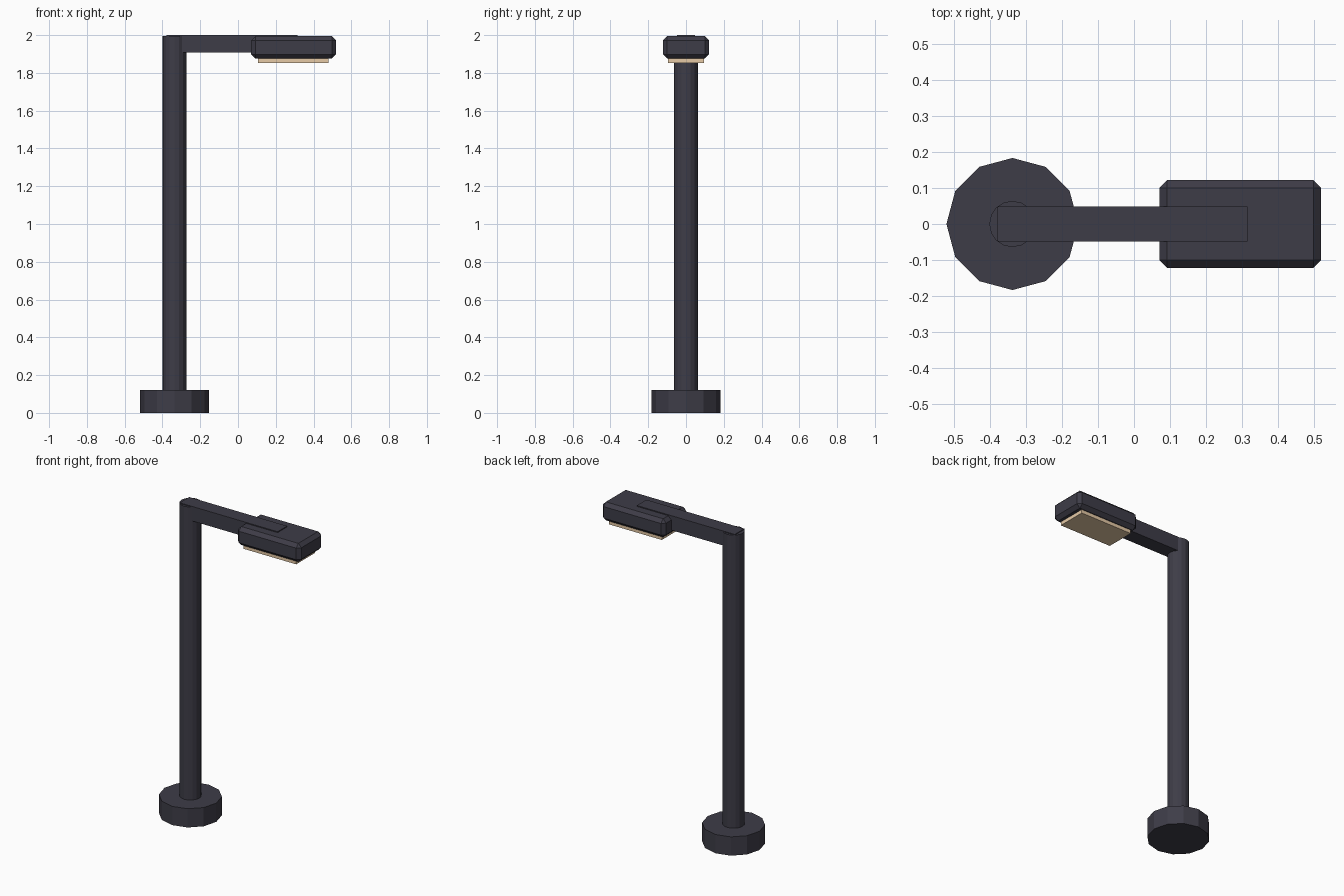
import bpy

default_cube = bpy.data.objects.get("Cube")
if default_cube:
    bpy.data.objects.remove(default_cube, do_unlink=True)


def make_material(name, rgb):
    mat = bpy.data.materials.new(name)
    mat.use_nodes = True
    mat.diffuse_color = (*rgb, 1)
    mat.node_tree.nodes["Principled BSDF"].inputs["Base Color"].default_value = (*rgb, 1)
    return mat


def cylinder(name, x, radius, bottom, top, mat, sides):
    bpy.ops.mesh.primitive_cylinder_add(
        vertices=sides, radius=radius, depth=top - bottom,
        location=(x, 0, (bottom + top) / 2))
    obj = bpy.context.object
    obj.name = name
    obj.data.materials.append(mat)
    return obj


def box(name, left, right, half_width, bottom, top, mat, bevel=0):
    bpy.ops.mesh.primitive_cube_add(
        size=1, location=((left + right) / 2, 0, (bottom + top) / 2))
    obj = bpy.context.object
    obj.name = name
    obj.scale = (right - left, 2 * half_width, top - bottom)
    bpy.ops.object.transform_apply(location=False, rotation=False, scale=True)
    obj.data.materials.append(mat)
    if bevel:
        mod = obj.modifiers.new("chamfer", 'BEVEL')
        mod.width = bevel
        mod.segments = 1
    return obj


metal = make_material("dark_metal", (0.048, 0.046, 0.064))
glow = make_material("warm_lamp", (0.79, 0.59, 0.38))

# Upright post on its round footing
POST_X = -0.337
cylinder("base", POST_X, 0.183, 0, 0.12, metal, 12)
cylinder("pole", POST_X, 0.064, 0.06, 1.995, metal, 16)

# Horizontal arm carrying the chamfered lamp housing
box("arm", -0.379, 0.314, 0.048, 1.907, 2.0, metal)
box("lamp_head", 0.07, 0.519, 0.122, 1.876, 1.994, metal, bevel=0.022)

# Light panel beneath the housing
box("lamp_panel", 0.105, 0.478, 0.095, 1.853, 1.885, glow)
